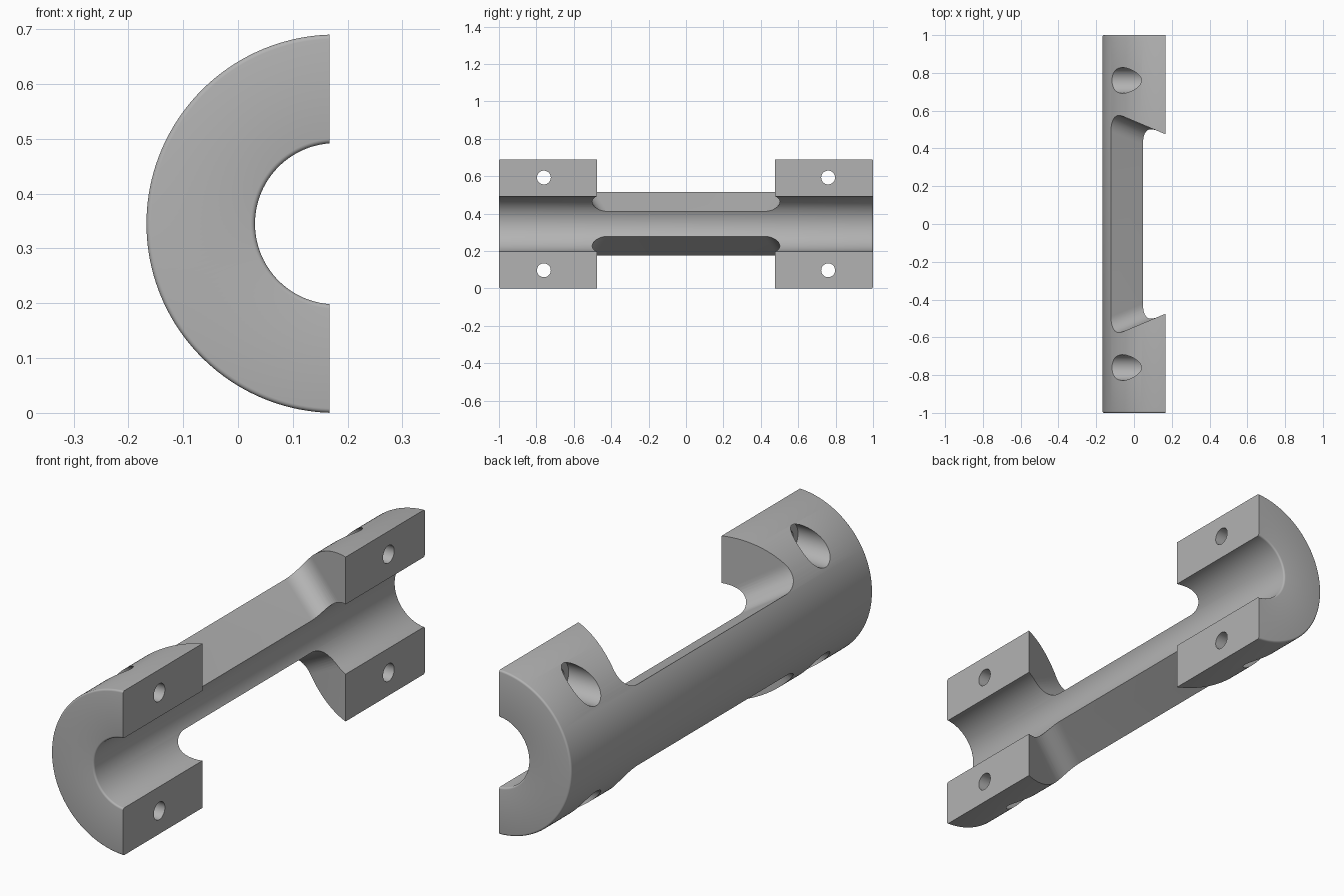
import bpy, bmesh, math
from mathutils import Matrix, Vector

cube = bpy.data.objects.get("Cube")
if cube:
    bpy.data.objects.remove(cube, do_unlink=True)

AX, AZ = 0.178, 0.345          # axis of the tube
R_OUT, R_IN = 0.345, 0.147
FLAT = 0.167                   # split face

grey = bpy.data.materials.new("plain grey")
grey.use_nodes = True
grey.diffuse_color = (0.45, 0.45, 0.45, 1)
grey.node_tree.nodes["Principled BSDF"].inputs["Base Color"].default_value = (0.45, 0.45, 0.45, 1)


def make_object(name, bm):
    bmesh.ops.recalc_face_normals(bm, faces=bm.faces[:])
    mesh = bpy.data.meshes.new(name)
    bm.to_mesh(mesh)
    bm.free()
    mesh.materials.append(grey)
    ob = bpy.data.objects.new(name, mesh)
    bpy.context.collection.objects.link(ob)
    return ob


def cut(target, cutter):
    mod = target.modifiers.new("cut", 'BOOLEAN')
    mod.operation, mod.solver, mod.object = 'DIFFERENCE', 'EXACT', cutter
    bpy.ops.object.select_all(action='DESELECT')
    target.select_set(True)
    bpy.context.view_layer.objects.active = target
    bpy.ops.object.modifier_apply(modifier=mod.name)
    bpy.data.objects.remove(cutter, do_unlink=True)


def tube():
    # Rounded rectangular section spun round the axis
    f = 0.008
    corners = [(R_IN + f, -1 + f, 180), (R_OUT - f, -1 + f, 270),
               (R_OUT - f, 1 - f, 0), (R_IN + f, 1 - f, 90)]
    bm = bmesh.new()
    ring = []
    for r, y, start in corners:
        for i in range(5):
            a = math.radians(start + i * 22.5)
            ring.append(bm.verts.new((AX - r - f * math.cos(a), y + f * math.sin(a), AZ)))
    edges = [bm.edges.new((v, ring[(i + 1) % len(ring)])) for i, v in enumerate(ring)]
    bmesh.ops.spin(bm, geom=ring + edges, cent=(AX, 0, AZ), axis=(0, 1, 0),
                   angle=math.tau, steps=160, use_merge=True)
    bmesh.ops.remove_doubles(bm, verts=bm.verts[:], dist=1e-5)
    return make_object("split_sleeve", bm)


def split_box():
    bm = bmesh.new()
    bmesh.ops.create_cube(bm, size=1, matrix=Matrix.Translation((FLAT + 1, 0, AZ))
                          @ Matrix.Diagonal((2, 3, 2, 1)))
    return make_object("split_cutter", bm)


def waist_cutter(side):
    # Sloping floor, slanted end walls, large fillet between them
    bm = bmesh.new()
    floor, top = [], []
    for x, s in ((-0.3, -1), (0.2, -1), (0.2, 1), (-0.3, 1)):
        y = s * (0.475 + 0.42 * (FLAT - x))
        h = 0.17 - 0.61 * (x + 0.122)
        floor.append(bm.verts.new((x, y, AZ + side * h)))
        top.append(bm.verts.new((x, y, AZ + side * 0.6)))
    bm.faces.new(floor)
    bm.faces.new(top)
    for i in range(4):
        j = (i + 1) % 4
        bm.faces.new((floor[i], floor[j], top[j], top[i]))
    bmesh.ops.recalc_face_normals(bm, faces=bm.faces[:])
    ends = [e for e in bm.edges if set(e.verts) in ({floor[0], floor[1]}, {floor[2], floor[3]})]
    bmesh.ops.bevel(bm, geom=ends, offset=0.1, offset_type='OFFSET', segments=14,
                    profile=0.5, affect='EDGES')
    return make_object("waist_cutter", bm)


def bore(y, z, radius, x0, x1):
    bm = bmesh.new()
    bmesh.ops.create_cone(bm, cap_ends=True, segments=48, radius1=radius, radius2=radius,
                          depth=x1 - x0,
                          matrix=Matrix.Translation(((x0 + x1) / 2, y, z))
                          @ Matrix.Rotation(math.pi / 2, 4, 'Y'))
    return make_object("bore_cutter", bm)


sleeve = tube()
cut(sleeve, split_box())
for side in (-1, 1):
    cut(sleeve, waist_cutter(side))
    # Bolt holes with counterbores from the round side
    for y in (-0.76, 0.76):
        z = AZ + side * 0.248
        cut(sleeve, bore(y, z, 0.068, -0.4, 0.06))
        cut(sleeve, bore(y, z, 0.037, -0.4, 0.4))

bpy.ops.object.select_all(action='DESELECT')
sleeve.select_set(True)
bpy.context.view_layer.objects.active = sleeve
bpy.ops.object.shade_smooth_by_angle(angle=math.radians(30))
